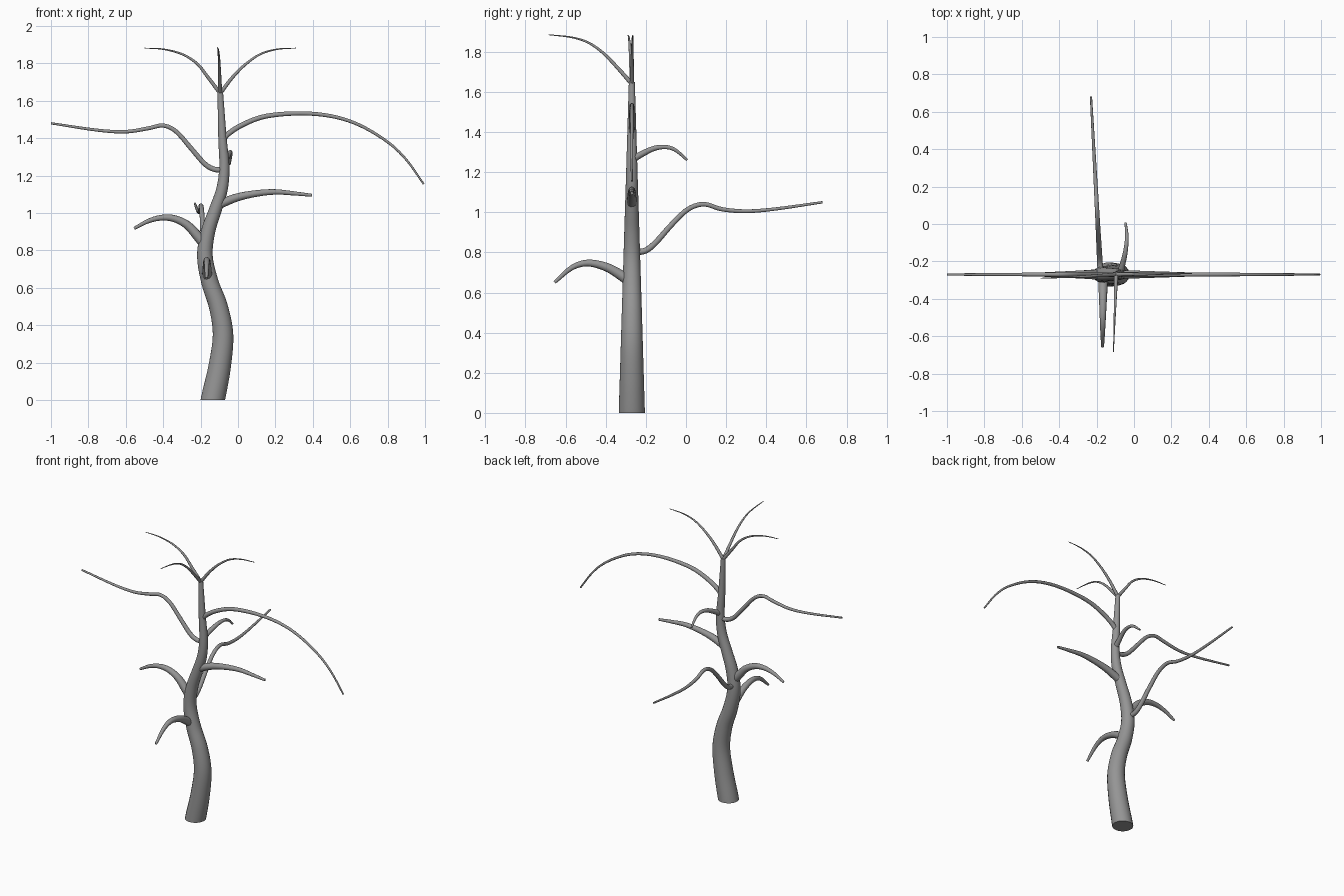
import bpy, bmesh, math
from mathutils import Vector

cube = bpy.data.objects.get("Cube")
if cube:
    bpy.data.objects.remove(cube, do_unlink=True)

bark = bpy.data.materials.new("grey_bark")
bark.use_nodes = True
GREY = (0.3, 0.3, 0.3, 1)
bark.diffuse_color = GREY
bark.node_tree.nodes["Principled BSDF"].inputs["Base Color"].default_value = GREY

TRUNK_Y = -0.27


def smooth_path(points, steps):
    """Catmull-Rom curve through the points."""
    p = [Vector(q) for q in points]
    p = [2 * p[0] - p[1]] + p + [2 * p[-1] - p[-2]]
    path = []
    for a, b, c, d in zip(p, p[1:], p[2:], p[3:]):
        for i in range(steps):
            t = i / steps
            path.append(0.5 * (2 * b + (c - a) * t + (2 * a - 5 * b + 4 * c - d) * t * t
                               + (3 * b - a - 3 * c + d) * t ** 3))
    return path + [p[-2]]


def limb(name, points, r_start, r_end, sides=12, steps=5, level=False):
    """Tapered round tube along a path, capped at both ends."""
    path = smooth_path(points, steps)
    lengths = [0]
    for a, b in zip(path, path[1:]):
        lengths.append(lengths[-1] + (b - a).length)
    bm = bmesh.new()
    rings = []
    u = None
    for i, centre in enumerate(path):
        tangent = (path[min(i + 1, len(path) - 1)] - path[max(i - 1, 0)]).normalized()
        if level and i == 0:
            tangent = Vector((0, 0, 1))
        u = tangent.orthogonal() if u is None else u - tangent * u.dot(tangent)
        u.normalize()
        v = tangent.cross(u)
        r = r_start + (r_end - r_start) * lengths[i] / lengths[-1]
        angles = [math.tau * k / sides for k in range(sides)]
        rings.append([bm.verts.new(centre + r * (u * math.cos(a) + v * math.sin(a)))
                      for a in angles])
    for low, high in zip(rings, rings[1:]):
        for k in range(sides):
            n = (k + 1) % sides
            bm.faces.new((low[k], low[n], high[n], high[k]))
    bm.faces.new(rings[0][::-1])
    bm.faces.new(rings[-1])
    mesh = bpy.data.meshes.new(name)
    bm.to_mesh(mesh)
    bm.free()
    mesh.materials.append(bark)
    obj = bpy.data.objects.new(name, mesh)
    bpy.context.collection.objects.link(obj)
    bpy.ops.object.select_all(action="DESELECT")
    obj.select_set(True)
    bpy.context.view_layer.objects.active = obj
    bpy.ops.object.shade_smooth_by_angle(angle=math.radians(50))


def side_limb(name, xz, r_start, r_end, y_end=TRUNK_Y):
    """Limb growing left or right of the trunk."""
    n = len(xz) - 1
    limb(name, [(x, TRUNK_Y + (y_end - TRUNK_Y) * i / n, z)
                for i, (x, z) in enumerate(xz)], r_start, r_end)


def depth_limb(name, yz, x_start, x_end, r_start, r_end):
    """Limb growing forwards or backwards from the trunk."""
    y0, y1 = yz[0][0], yz[-1][0]
    limb(name, [(x_start + (x_end - x_start) * (y - y0) / (y1 - y0), y, z)
                for y, z in yz], r_start, r_end)


# Winding trunk with a level foot
trunk = [(-.135, 0), (-.098, .18), (-.08, .35), (-.105, .5), (-.15, .63), (-.177, .77),
         (-.16, .9), (-.12, 1.02), (-.085, 1.13), (-.073, 1.25), (-.083, 1.4), (-.095, 1.65)]
limb("trunk", [(x, TRUNK_Y, z) for x, z in trunk], .066, .015, sides=20, level=True)

# Side branches
side_limb("right_lower_branch", [(-.165, .82), (-.21, .87), (-.27, .935), (-.34, .97),
                                 (-.41, .975), (-.48, .957), (-.555, .918)], .03, .008)
side_limb("left_lower_branch", [(-.12, 1.035), (-.08, 1.055), (0, 1.085), (.1, 1.105),
                                (.2, 1.113), (.3, 1.105), (.395, 1.095)], .026, .008)
side_limb("left_upper_branch", [(-.085, 1.385), (-.05, 1.425), (.03, 1.475), (.15, 1.518),
                                (.33, 1.533), (.5, 1.518), (.65, 1.47), (.8, 1.38),
                                (.9, 1.285), (.993, 1.155)], .015, .005)
side_limb("right_upper_branch", [(-.08, 1.23), (-.13, 1.235), (-.18, 1.265), (-.25, 1.345),
                                 (-.33, 1.435), (-.4, 1.468), (-.48, 1.453), (-.6, 1.435),
                                 (-.75, 1.443), (-1, 1.48)], .015, .006)

# Front and back branches
depth_limb("front_branch", [(-.28, .655), (-.33, .69), (-.4, .728), (-.49, .747),
                            (-.57, .723), (-.655, .65)], -.165, -.168, .028, .008)
depth_limb("back_lower_branch", [(-.25, .8), (-.2, .81), (-.15, .85), (-.07, .94), (.01, 1.015),
                                 (.09, 1.04), (.18, 1.015), (.3, 1.005), (.45, 1.017),
                                 (.68, 1.05)], -.18, -.23, .016, .006)
limb("back_upper_branch", [(-.075, -.27, 1.26), (-.065, -.23, 1.285), (-.048, -.16, 1.318),
                           (-.04, -.1, 1.325), (-.039, -.05, 1.308), (-.045, .005, 1.26)],
     .018, .006)

# Fine twigs spreading from the trunk tip
side_limb("right_twig", [(-.095, 1.64), (-.16, 1.725), (-.22, 1.8), (-.3, 1.85), (-.4, 1.876),
                         (-.5, 1.882)], .011, .002, -.29)
side_limb("left_twig", [(-.095, 1.64), (-.03, 1.725), (.04, 1.795), (.12, 1.85), (.21, 1.876),
                        (.31, 1.882)], .011, .002, -.265)
depth_limb("front_twig", [(-.27, 1.64), (-.35, 1.73), (-.42, 1.8), (-.49, 1.847), (-.57, 1.872),
                          (-.685, 1.885)], -.095, -.11, .011, .002)
